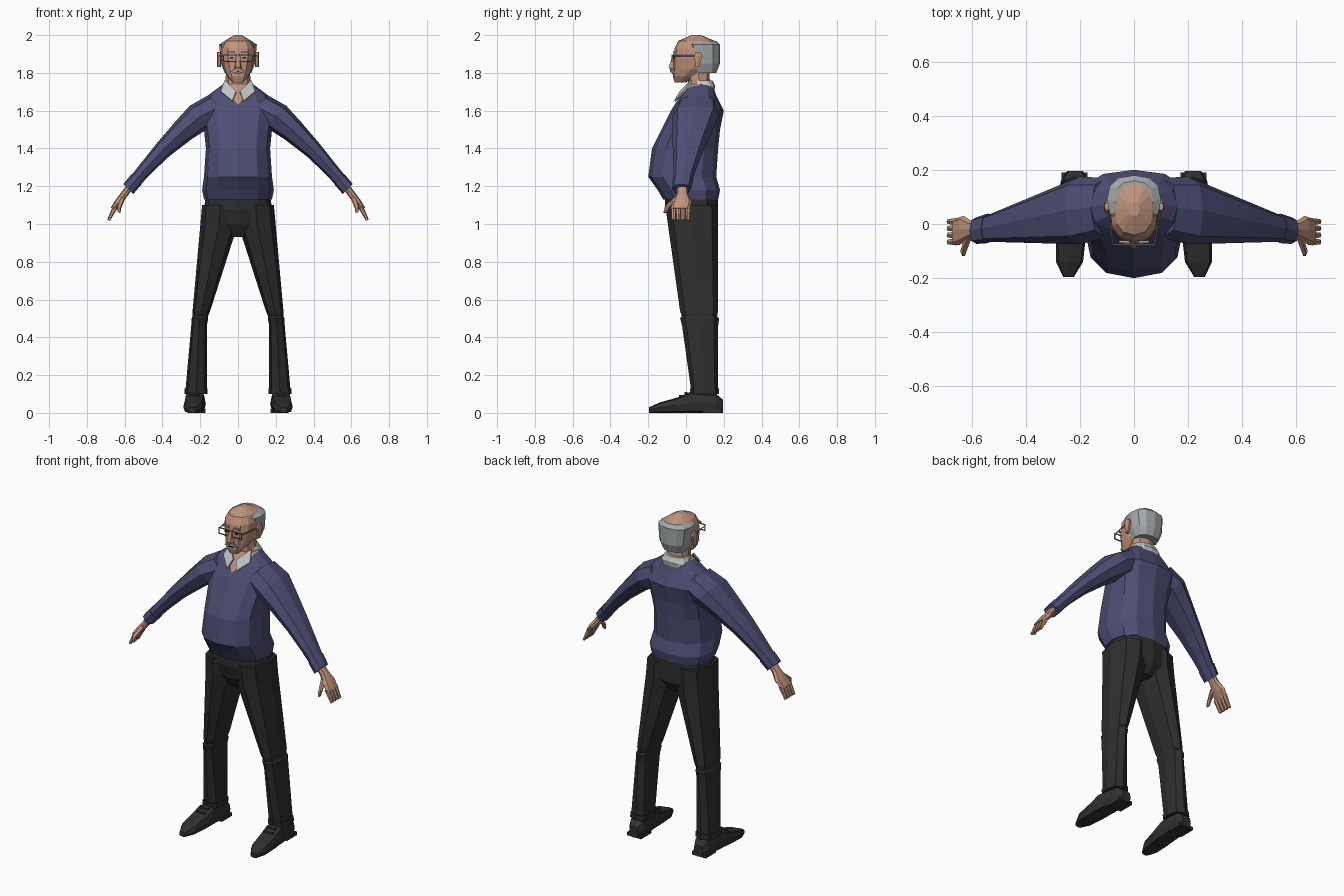
import bpy, bmesh, math
from mathutils import Vector

if "Cube" in bpy.data.objects:
    bpy.data.objects.remove(bpy.data.objects["Cube"], do_unlink=True)

AXIS_X, AXIS_Y, AXIS_Z = Vector((1, 0, 0)), Vector((0, 1, 0)), Vector((0, 0, 1))


def material(name, red, green, blue):
    mat = bpy.data.materials.new(name)
    mat.use_nodes = True
    mat.diffuse_color = (red, green, blue, 1)
    shader = next(node for node in mat.node_tree.nodes if node.type == "BSDF_PRINCIPLED")
    shader.inputs["Base Color"].default_value = mat.diffuse_color
    return mat


skin = material("skin", .53, .29, .2)
navy = material("navy wool", .075, .075, .175)
charcoal = material("charcoal cloth", .027, .027, .027)
leather = material("black leather", .03, .03, .03)
grey_hair = material("grey hair", .37, .39, .4)
linen = material("pale linen", .52, .55, .54)
metal = material("spectacle metal", .2, .2, .2)
dark = material("dark eye", .02, .01, .01)


def finish(name, bm, materials, mirror=False):
    """Turn a bmesh into an object, with an optional mirrored twin."""
    bmesh.ops.recalc_face_normals(bm, faces=bm.faces)
    mesh = bpy.data.meshes.new(name)
    bm.to_mesh(mesh)
    bm.free()
    for mat in materials:
        mesh.materials.append(mat)
    obj = bpy.data.objects.new(name, mesh)
    bpy.context.collection.objects.link(obj)
    if mirror:
        modifier = obj.modifiers.new("mirror", "MIRROR")
        modifier.use_mirror_merge = False
    return obj


def loft_mesh(rings, sides, u=AXIS_X, v=AXIS_Y, power=.8):
    """Skin rounded cross-sections given as (centre, radius along u, radius along v)."""
    bm = bmesh.new()
    loops = []
    for centre, radius_u, radius_v in rings:
        loop = []
        for index in range(sides):
            angle = math.tau * index / sides
            offset = Vector()
            for axis, radius, wave in ((u, radius_u, math.cos(angle)),
                                       (v, radius_v, math.sin(angle))):
                wave = round(wave, 6)
                offset += axis * (radius * math.copysign(abs(wave) ** power, wave))
            loop.append(bm.verts.new(Vector(centre) + offset))
        loops.append(loop)
    for lower, upper in zip(loops, loops[1:]):
        for index in range(sides):
            bm.faces.new((lower[index - 1], lower[index], upper[index], upper[index - 1]))
    bm.faces.new(loops[0])
    bm.faces.new(loops[-1])
    return bm


def loft(name, mat, rings, sides=8, mirror=True, **shape):
    return finish(name, loft_mesh(rings, sides, **shape), [mat], mirror)


def stack(rows, x=0):
    """Level rings from rows of (height, half width, front, back)."""
    return [((x, (front + back) / 2, height), half, (back - front) / 2)
            for height, half, front, back in rows]


def box(name, mat, centre, size, mirror=True):
    bm = bmesh.new()
    bmesh.ops.create_cube(bm, size=1)
    bmesh.ops.scale(bm, vec=size, verts=bm.verts)
    bmesh.ops.translate(bm, vec=centre, verts=bm.verts)
    return finish(name, bm, [mat], mirror)


def plate(name, mat, points):
    bm = bmesh.new()
    face = bm.faces.new([bm.verts.new(point) for point in points])
    bmesh.ops.triangulate(bm, faces=[face])
    obj = finish(name, bm, [mat], mirror=True)
    modifier = obj.modifiers.new("thickness", "SOLIDIFY")
    modifier.thickness = .009
    modifier.offset = 0


# Sweater body, with the V neck cut into the front
bm = loft_mesh(stack([
    (1.13, .18, -.12, .17), (1.18, .19, -.15, .18), (1.25, .18, -.2, .16),
    (1.4, .17, -.18, .17), (1.5, .18, -.13, .18), (1.6, .2, -.08, .2),
    (1.68, .16, -.03, .16), (1.74, .08, .01, .14)]), sides=12)
neck_base, neck_slope = 1.63, 1.2
for side in (1, -1):
    geometry = set()
    for face in bm.faces:
        middle = face.calc_center_median()
        if middle.y < .05 and middle.z > 1.6 and middle.x * side > .001:
            geometry.update([face], face.verts, face.edges)
    bmesh.ops.bisect_plane(bm, geom=list(geometry), plane_co=(0, 0, neck_base),
                           plane_no=(side * neck_slope, 0, -1))
for face in bm.faces:
    middle = face.calc_center_median()
    inside_neck = middle.z > neck_base + neck_slope * abs(middle.x)
    face.material_index = int(inside_neck and middle.y < .1)
finish("sweater_body", bm, [navy, skin])

# Sleeves taper along a slightly bowed line from shoulder to wrist
shoulder, wrist = Vector((.2, .05, 1.57)), Vector((.56, -.02, 1.21))
across = Vector((1, 0, 1)).normalized()


def arm_ring(t, swell=1):
    centre = shoulder.lerp(wrist, t) + AXIS_Z * (.02 * math.sin(math.pi * t))
    left = max(0, 1 - t)
    return (centre, swell * (.034 + .045 * left ** 1.5), swell * (.045 + .08 * left))


loft("sleeve", navy, [((.1, .06, 1.62), .085, .11)]
     + [arm_ring(t) for t in (0, .25, .55, .8, 1)], u=across)
loft("cuff", navy, [arm_ring(t, swell=1.1) for t in (.94, 1.06)], u=across)

# Hands
flat = Vector((.9, 0, .4))
loft("palm", skin, [
    ((.57, -.02, 1.2), .02, .03), ((.6, -.02, 1.16), .02, .03),
    ((.63, -.02, 1.12), .02, .05), ((.66, -.03, 1.08), .015, .05)], u=flat)
for index, name in enumerate(("index", "middle", "ring", "little")):
    y = -.066 + .025 * index
    loft(name + "_finger", skin, [
        ((.65, y, 1.09), .014, .014), ((.685, y, 1.02), .008, .01)], sides=6, u=flat)
loft("thumb", skin, [
    ((.61, -.04, 1.14), .015, .02), ((.63, -.1, 1.09), .013, .015),
    ((.63, -.11, 1.06), .008, .01)], sides=6, u=flat)

# Trousers: the leg leans outward and back as it narrows to the hem
loft("trouser_seat", charcoal, stack([
    (.93, .04, -.05, .13), (1, .13, -.09, .17),
    (1.08, .18, -.11, .17), (1.15, .17, -.11, .17)]), sides=12, mirror=False)


def leg_ring(z, swell=1):
    drop = 1.1 - z
    outer = .19 + .09 * drop
    inner = max(0, min(.165, .32 * (1 - z)))
    centre = ((outer + inner) / 2, .03 + .07 * drop, z)
    return (centre, swell * (outer - inner) / 2, swell * (.14 - .07 * drop))


loft("trouser_thigh", charcoal,
     [leg_ring(z) for z in (1.1, 1, .9, .8, .7, .54)] + [leg_ring(.49, swell=.9)])
loft("trouser_shin", charcoal,
     [leg_ring(.53, swell=.8), leg_ring(.5, swell=1.05)]
     + [leg_ring(z) for z in (.46, .3, .1)])
loft("trouser_hem", charcoal, [leg_ring(z, swell=1.08) for z in (.13, .1)])

# Shoes, turned slightly outward, with heel blocks and lace straps
loft("shoe", leather, [
    ((.23 - .06 * y, y, top / 2), half, top / 2) for y, half, top in (
        (.195, .03, .07), (.16, .05, .1), (.02, .055, .11), (-.05, .055, .08),
        (-.14, .05, .055), (-.195, .02, .03))], v=AXIS_Z, power=.55)
box("shoe_heel", leather, (.22, .14, .01), (.095, .1, .02))
for y, z in ((-.03, .09), (0, .105)):
    box("lace_strap", leather, (.23, y, z), (.06, .015, .009))

# Neck and shirt collar
loft("neck", skin, stack([(1.7, .07, .01, .13), (1.86, .06, .01, .12)]), mirror=False)
loft("collar_band", linen, stack([
    (1.7, .09, .03, .15), (1.73, .085, .03, .155), (1.76, .07, .03, .14)]),
    sides=12, mirror=False)
plate("collar_wing", linen, [
    (.07, .03, 1.76), (.09, -.01, 1.7), (.03, -.06, 1.65), (.01, -.03, 1.7)])

# Head, ears and nose
loft("head", skin, stack([
    (1.75, .03, -.06, 0), (1.78, .055, -.07, .05), (1.82, .075, -.07, .13),
    (1.88, .09, -.07, .17), (1.93, .09, -.06, .17), (1.97, .07, -.04, .15),
    (2, .02, .03, .08)]), sides=12, mirror=False)
loft("ear", skin, stack([
    (1.83, .01, .05, .07), (1.89, .012, .04, .09), (1.91, .01, .05, .08)], x=.1), sides=6)
loft("nose", skin, stack([
    (1.82, .02, -.09, -.03), (1.83, .02, -.095, -.03), (1.9, .01, -.07, -.03)]),
    sides=6, mirror=False)

# Hair fringe around the back, brows, moustache and mouth
loft("hair_fringe", grey_hair, stack([
    (1.8, .07, .04, .16), (1.85, .09, .01, .18),
    (1.95, .1, 0, .18), (1.97, .07, .01, .16)]), sides=12, mirror=False)
plate("moustache", grey_hair, [
    (0, -.08, 1.825), (.025, -.073, 1.82), (.045, -.06, 1.795), (0, -.08, 1.805)])
box("brow", grey_hair, (.036, -.065, 1.91), (.04, .009, .008))
box("mouth_line", dark, (0, -.07, 1.795), (.03, .009, .004), mirror=False)

# Eyes and spectacles
box("eye", dark, (.034, -.063, 1.88), (.018, .009, .009))
box("spectacle_bridge", metal, (0, -.075, 1.89), (.02, .005, .005), mirror=False)
for z in (1.86, 1.895):
    box("lens_rim", metal, (.043, -.075, z), (.068, .005, .005))
for x in (.01, .076):
    box("lens_side", metal, (x, -.075, 1.878), (.005, .005, .035))
loft("spectacle_arm", metal, [
    ((.076, -.075, 1.89), .004, .004), ((.1, .06, 1.89), .004, .004)], sides=4, v=AXIS_Z)
